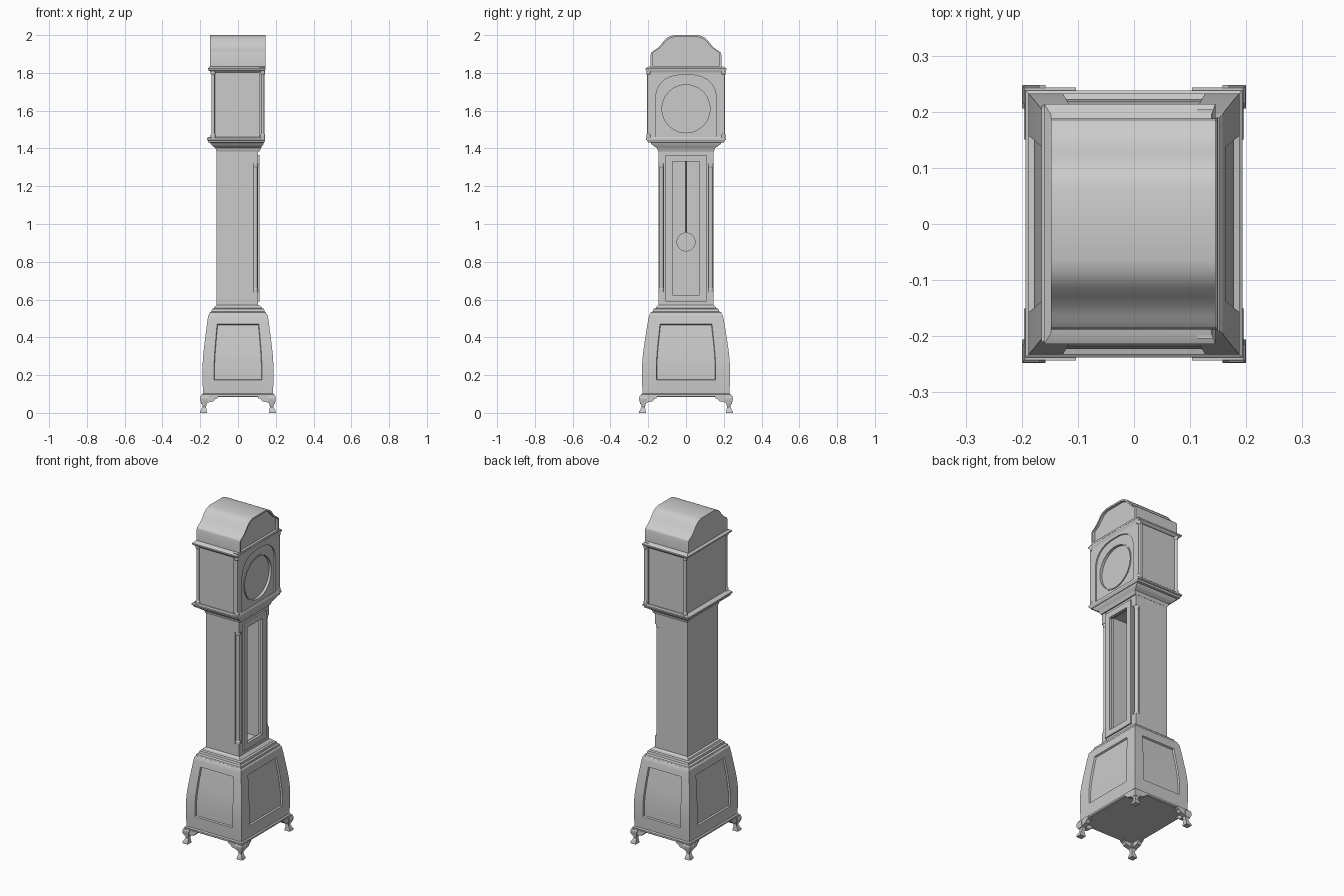
import bpy, bmesh
from math import sin, cos, pi

if "Cube" in bpy.data.objects:
    bpy.data.objects.remove(bpy.data.objects["Cube"])


def finish(name, bm, angle=0.5):
    bmesh.ops.recalc_face_normals(bm, faces=bm.faces)
    me = bpy.data.meshes.new(name)
    bm.to_mesh(me)
    bm.free()
    ob = bpy.data.objects.new(name, me)
    bpy.context.collection.objects.link(ob)
    bpy.ops.object.select_all(action='DESELECT')
    ob.select_set(True)
    bpy.context.view_layer.objects.active = ob
    bpy.ops.object.shade_smooth_by_angle(angle=angle)
    return ob


def loft(name, rings):
    """Capped stack of rectangles (x0, x1, y0, y1, z)."""
    bm = bmesh.new()
    prev = None
    for x0, x1, y0, y1, z in rings:
        ring = [bm.verts.new((x, y, z)) for x, y in ((x0, y0), (x1, y0), (x1, y1), (x0, y1))]
        if prev:
            for i in range(4):
                j = (i + 1) % 4
                bm.faces.new((prev[i], prev[j], ring[j], ring[i]))
        else:
            bm.faces.new(ring)
        prev = ring
    bm.faces.new(prev)
    return finish(name, bm)


def box(name, x0, x1, y0, y1, z0, z1):
    return loft(name, [(x0, x1, y0, y1, z0), (x0, x1, y0, y1, z1)])


def prism(name, loops, a, b, axis='X'):
    """Outline (with optional holes) extruded along axis from a to b."""
    put = (lambda u, v, w: (w, u, v)) if axis == 'X' else (lambda u, v, w: (u, w, v))
    bm = bmesh.new()
    edges = []
    for loop in loops:
        vs = [bm.verts.new(put(u, v, a)) for u, v in loop]
        edges += [bm.edges.new((vs[i], vs[i - 1])) for i in range(len(vs))]
    bmesh.ops.triangle_fill(bm, edges=edges, use_beauty=True, use_dissolve=False)
    out = bmesh.ops.extrude_face_region(bm, geom=bm.faces[:], use_keep_orig=True)
    move = put(0, 0, b - a)
    bmesh.ops.translate(bm, vec=move, verts=[g for g in out['geom'] if isinstance(g, bmesh.types.BMVert)])
    return finish(name, bm)


def rod(name, x, y, profile, seg=16):
    """Turned vertical column from (radius, z) points."""
    bm = bmesh.new()
    prev = None
    for r, z in profile:
        ring = [bm.verts.new((x + r * cos(2 * pi * i / seg), y + r * sin(2 * pi * i / seg), z)) for i in range(seg)]
        if prev:
            for i in range(seg):
                j = (i + 1) % seg
                bm.faces.new((prev[i], prev[j], ring[j], ring[i]))
        else:
            bm.faces.new(ring)
        prev = ring
    bm.faces.new(prev)
    return finish(name, bm)


def rect(h, z0, z1):
    return [(-h, z0), (h, z0), (h, z1), (-h, z1)]


def circle(r, z, n=48):
    return [(r * cos(2 * pi * i / n), z + r * sin(2 * pi * i / n)) for i in range(n)]


def mirrored(half):
    return half + [(-u, v) for u, v in reversed(half)]


# Swelling base with a sunk panel on each of its four sides
profile = [(.185, .23, .10), (.188, .233, .175), (.188, .233, .25), (.184, .228, .31), (.177, .220, .37),
           (.170, .211, .425), (.164, .204, .47), (.160, .198, .50), (.158, .195, .515), (.152, .19, .523)]
bm = bmesh.new()
rows = []
plan = []
p = .675
for u, v in ((-1, -1), (1, -1), (1, 1), (-1, 1)):
    k = len(plan) // 3
    plan.append((u, v))
    for t in (-p, p):
        plan.append([(t, -1), (1, t), (-t, 1), (-1, -t)][k])
for hx, hy, z in profile:
    rows.append([bm.verts.new((u * hx, v * hy, z)) for u, v in plan])
panels = [[], [], [], []]
for r in range(len(rows) - 1):
    for i in range(12):
        j = (i + 1) % 12
        f = bm.faces.new((rows[r][i], rows[r][j], rows[r + 1][j], rows[r + 1][i]))
        if i % 3 == 1 and 1 <= r <= 5:
            panels[i // 3].append(f)
bm.faces.new(rows[0])
bm.faces.new(rows[-1])
bmesh.ops.recalc_face_normals(bm, faces=bm.faces)
for side in panels:
    bmesh.ops.inset_region(bm, faces=side, thickness=.003, depth=-.01, use_even_offset=True)
finish("base", bm)

# Skirt under the base
loft("base_skirt", [(-.188, .188, -.233, .233, .083), (-.193, .193, -.238, .238, .087),
                    (-.193, .193, -.238, .238, .097), (-.186, .186, -.231, .231, .102)])

# Bracket feet: flared post plus two shaped wings at each corner
wing = [(.035, .09), (.095, .09), (.09, .078), (.078, .073), (.07, .062), (.04, .055), (.025, .048), (.005, .05), (0, .065), (0, .09)]
foot = [(0, .035, 0), (0, .035, .008), (.012, .031, .03), (.011, .033, .043), (.001, .04, .06), (0, .042, .08), (.006, .042, .092)]
for sx in (-1, 1):
    for sy in (-1, 1):
        rings = [(sx * (.2 - o), sx * (.2 - i), sy * (.248 - o), sy * (.248 - i), z) for o, i, z in foot]
        loft("foot", rings)
        prism("foot_wing_side", [[(sx * (.198 - u), v) for u, v in wing]], sy * .215, sy * .243, 'Y')
        prism("foot_wing_front", [[(sy * (.246 - u), v) for u, v in wing]], sx * .168, sx * .196)

# Moulding between base and trunk
loft("lower_moulding", [(-.152, .150, -.190, .190, .520), (-.150, .148, -.187, .187, .532),
                        (-.140, .140, -.176, .176, .537), (-.138, .138, -.173, .173, .550),
                        (-.128, .128, -.161, .161, .554), (-.124, .122, -.157, .157, .563),
                        (-.112, .112, -.146, .146, .570)])

# Hollow trunk with notched front corners
box("trunk_back", -.113, -.1, -.145, .145, .56, 1.4)
for s in (-1, 1):
    box("trunk_side", -.1, .083, s * .13, s * .145, .56, 1.4)
    for z0, z1 in ((.56, .64), (1.32, 1.4)):
        box("trunk_corner_block", .083, .107, s * .108, s * .145, z0, z1)
    rod("trunk_corner_column", .092, s * .131,
        [(.015, .64), (.015, .655), (.012, .66), (.012, 1.30), (.015, 1.305), (.015, 1.32)])
prism("trunk_front", [rect(.119, .56, 1.4), rect(.085, .61, 1.345)], .075, .106)
prism("trunk_door", [rect(.108, .59, 1.365), rect(.072, .625, 1.33)], .098, .115)

# Pendulum
rod("pendulum_rod", 0, 0, [(.004, .93), (.004, 1.39)], 8)
prism("pendulum_bob", [circle(.05, .905, 32)], -.008, .008)

# Moulding between trunk and hood
loft("upper_moulding", [(-.112, .113, -.146, .146, 1.383), (-.117, .118, -.151, .151, 1.392),
                        (-.119, .120, -.153, .153, 1.402), (-.130, .126, -.166, .166, 1.410),
                        (-.143, .134, -.183, .183, 1.422), (-.147, .137, -.187, .187, 1.430),
                        (-.158, .140, -.201, .201, 1.432), (-.158, .142, -.204, .204, 1.442),
                        (-.165, .144, -.211, .211, 1.445), (-.165, .144, -.211, .211, 1.454),
                        (-.155, .140, -.204, .204, 1.460)])

# Hood body, arched door, dial surround and dial
box("hood_body", -.136, .112, -.196, .196, 1.455, 1.825)
arch = [(.16, 1.458)] + [(.16 * (1 if cos(t) > 0 else -1) * abs(cos(t)) ** .8, 1.66 + .13 * sin(t) ** .85)
                         for t in [pi / 2 * i / 12 for i in range(12)]]
prism("hood_door", [rect(.204, 1.45, 1.832), mirrored(arch)], .112, .14)
prism("dial_surround", [rect(.17, 1.453, 1.81), circle(.131, 1.61)], .112, .132)
prism("dial_rim", [circle(.134, 1.61), circle(.127, 1.61)], .115, .136)
prism("dial", [circle(.13, 1.61)], .11, .12)

# Hood corner columns with small caps
for x in (-.132, .131):
    for s in (-1, 1):
        rod("hood_column", x, s * .197,
            [(.013, 1.455), (.013, 1.472), (.009, 1.478), (.009, 1.79), (.013, 1.796), (.013, 1.812)])

# Cornice along the sides and back of the hood
loft("hood_cornice", [(-.14, .14, -.2, .2, 1.803), (-.15, .142, -.208, .208, 1.81),
                      (-.16, .145, -.214, .214, 1.816), (-.16, .145, -.214, .214, 1.824),
                      (-.148, .138, -.195, .195, 1.834)])

# Shaped roof with a sunk front gable
half = [(.188, 1.825), (.188, 1.893), (.184, 1.907), (.175, 1.915), (.162, 1.922), (.146, 1.935),
        (.130, 1.953), (.114, 1.974), (.100, 1.986), (.085, 1.994), (.065, 2.0)]
inner = [(u * .94, 1.836 + (v - 1.825) * .88) for u, v in half]
prism("roof", [mirrored(half)], -.148, .13)
prism("gable_rim", [mirrored(half), mirrored(inner)], .13, .145)
